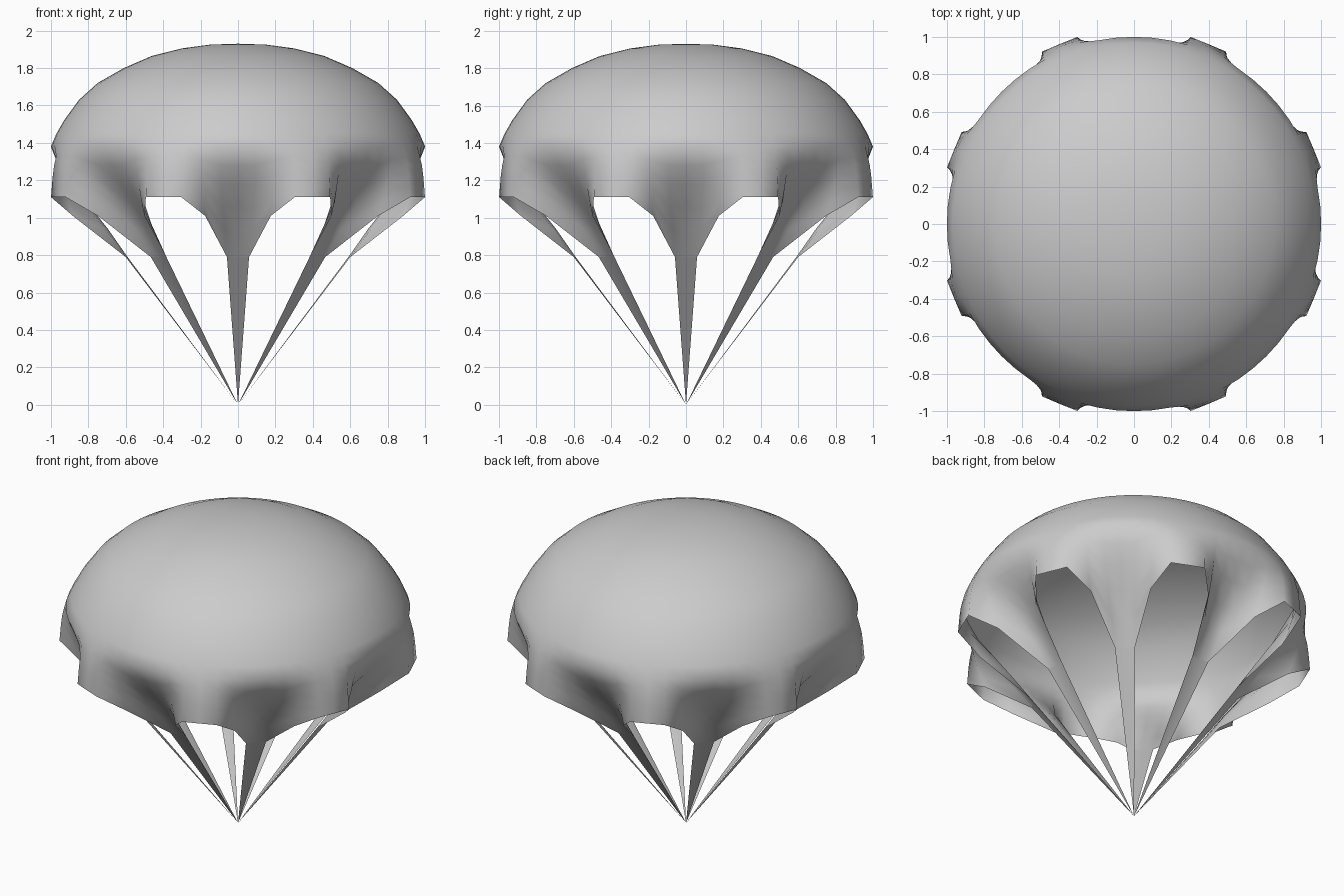
import bpy, bmesh
from math import sin, cos, pi

if "Cube" in bpy.data.objects:
    bpy.data.objects.remove(bpy.data.objects["Cube"])

LINES = 8              # suspension straps
STEPS = 8              # columns from one strap to the next
COLS = LINES * STEPS

# Dome rings (radius, z), the same all the way round
dome = [(0.15, 1.925), (0.30, 1.905), (0.46, 1.865), (0.61, 1.80), (0.75, 1.72),
        (0.85, 1.63), (0.93, 1.52), (0.97, 1.45)]

# Skirt profiles from the strap centre (0) out to the lobe centre (4)
skirt = [
    [(1.0, 1.38), (0.955, 1.28), (0.89, 1.18), (0.79, 1.06), (0.695, 0.94), (0.59, 0.79)],
    [(1.0, 1.38), (0.965, 1.28), (0.905, 1.18), (0.81, 1.06), (0.715, 0.94), (0.603, 0.79)],
    [(1.0, 1.385), (0.99, 1.31), (0.97, 1.24), (0.95, 1.16), (0.925, 1.08), (0.90, 1.01)],
    [(1.0, 1.385), (1.015, 1.33), (1.027, 1.28), (1.035, 1.22), (1.04, 1.16), (1.044, 1.11)],
    [(1.0, 1.385), (1.015, 1.33), (1.027, 1.28), (1.033, 1.22), (1.038, 1.16), (1.04, 1.11)],
]


def point(col, r, z):
    a = 2 * pi * col / COLS
    return (r * cos(a), r * sin(a), z)


def profile(col):
    k = col % STEPS
    return skirt[min(k, STEPS - k)]


def finish(bm, name):
    mesh = bpy.data.meshes.new(name)
    bm.to_mesh(mesh)
    bm.free()
    for p in mesh.polygons:
        p.use_smooth = True
    ob = bpy.data.objects.new(name, mesh)
    bpy.context.collection.objects.link(ob)
    return ob


# Canopy: dome rings running into the scalloped skirt
bm = bmesh.new()
crown = bm.verts.new((0, 0, 1.93))
columns = [[bm.verts.new(point(c, r, z)) for r, z in dome + profile(c)] for c in range(COLS)]
for c in range(COLS):
    a, b = columns[c], columns[(c + 1) % COLS]
    bm.faces.new((crown, a[0], b[0]))
    for i in range(len(a) - 1):
        bm.faces.new((a[i], a[i + 1], b[i + 1], b[i]))
finish(bm, "canopy")

# Suspension straps: tapered from the skirt tips to one point on the ground
bm = bmesh.new()
for n in range(LINES):
    tip = bm.verts.new((0, 0, 0))
    row = [bm.verts.new(point(n * STEPS + d, *skirt[abs(d)][-1])) for d in (-1, 0, 1)]
    for a, b in zip(row, row[1:]):
        bm.faces.new((a, tip, b))
finish(bm, "suspension_straps")
